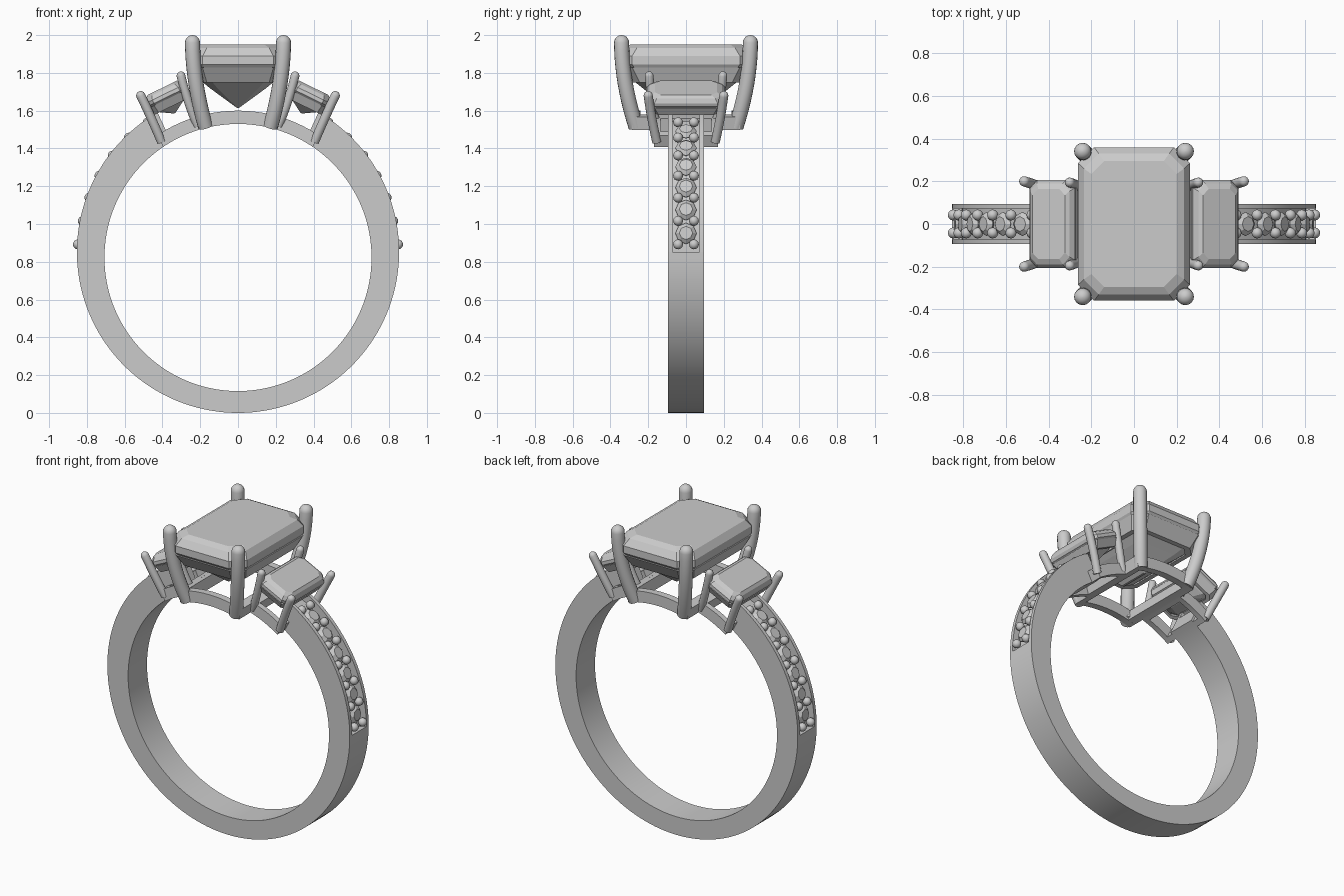
import bpy, bmesh, math
from mathutils import Vector, Matrix

if "Cube" in bpy.data.objects:
    bpy.data.objects.remove(bpy.data.objects["Cube"])


def finish(name, bm, angle=None):
    bmesh.ops.recalc_face_normals(bm, faces=bm.faces[:])
    me = bpy.data.meshes.new(name)
    bm.to_mesh(me)
    bm.free()
    ob = bpy.data.objects.new(name, me)
    bpy.context.collection.objects.link(ob)
    if angle:
        bpy.ops.object.select_all(action='DESELECT')
        bpy.context.view_layer.objects.active = ob
        ob.select_set(True)
        bpy.ops.object.shade_smooth_by_angle(angle=math.radians(angle))
    return ob


def loft(name, rings, closed=False, angle=None, matrix=None):
    """Skin a list of equal-length loops; cap the ends unless closed."""
    bm = bmesh.new()
    vs = [[bm.verts.new(p) for p in r] for r in rings]
    n, m = len(vs), len(vs[0])
    for i in range(n if closed else n - 1):
        a, b = vs[i], vs[(i + 1) % n]
        for j in range(m):
            k = (j + 1) % m
            bm.faces.new((a[j], a[k], b[k], b[j]))
    if not closed:
        bm.faces.new(vs[0])
        bm.faces.new(vs[-1])
    if matrix:
        bm.transform(matrix)
    return finish(name, bm, angle)


def ring_point(deg, f, y):
    """f = 0 on the finger hole, 1 on the outer circle; deg from the top."""
    t = math.radians(deg)
    inner = Vector((.707 * math.sin(t), y, .8225 + .707 * math.cos(t)))
    outer = Vector((.853 * math.sin(t), y, .853 + .853 * math.cos(t)))
    return inner.lerp(outer, f)


def arc(name, a0, a1, profile, steps):
    rings = [[ring_point(a0 + (a1 - a0) * i / steps, f, y) for f, y in profile]
             for i in range(steps + 1)]
    return loft(name, rings, angle=30)


def octagon(hx, hy, z, c):
    q = [(hx, hy - c), (hx - c, hy), (c - hx, hy), (-hx, hy - c),
         (-hx, c - hy), (c - hx, -hy), (hx - c, -hy), (hx, c - hy)]
    return [(x, y, z) for x, y in q]


def prong(name, p0, p1, p2, r):
    """Round wire along a quadratic curve, with a domed tip."""
    p0, p1, p2 = Vector(p0), Vector(p1), Vector(p2)
    path = []
    for i in range(11):
        t = i / 10
        path.append((p0 * (1 - t) ** 2 + p1 * 2 * t * (1 - t) + p2 * t * t, r))
    d = (p2 - p1).normalized()
    for k in range(1, 6):
        a = math.radians(k * 17)
        path.append((p2 + d * r * math.sin(a), r * math.cos(a)))
    rings = []
    for i, (p, rad) in enumerate(path):
        tan = path[min(i + 1, len(path) - 1)][0] - path[max(i - 1, 0)][0]
        u = tan.cross(Vector((0, 1, 0))).normalized()
        v = tan.cross(u).normalized()
        rings.append([p + (u * math.cos(a) + v * math.sin(a)) * rad
                      for a in (math.tau * j / 16 for j in range(16))])
    return loft(name, rings, angle=45)


def frame(name, a0, a1, hy, w, da):
    """Open rectangular base frame curved with the finger hole."""
    for s in (-1, 1):
        y0, y1 = s * hy, s * (hy - w)
        arc(name + "_rail", a0, a1, [(0, y0), (.4, y0), (.4, y1), (0, y1)], 10)
    for b in (a0, a1 - da):
        e = hy - w
        arc(name + "_end", b, b + da, [(0, -e), (.4, -e), (.4, e), (0, e)], 2)


# Shank: plain lower half, grooved shoulders
W = .095
arc("band_lower", 90, 270, [(0, -W), (1, -W), (1, W), (0, W)], 72)
groove = [(0, -W), (1, -W), (1, -.072), (.68, -.072),
          (.68, .072), (1, .072), (1, W), (0, W)]

# Centre base frame and stone
frame("center_base", -17, 17, .285, .045, 4)
loft("center_stone", [octagon(.2, .295, 1.95, .06), octagon(.235, .33, 1.932, .07),
                      octagon(.262, .36, 1.89, .075), octagon(.262, .36, 1.845, .075),
                      octagon(.215, .30, 1.775, .06), octagon(.15, .23, 1.72, .04),
                      octagon(.006, .10, 1.615, .003)])
loft("center_gallery", [octagon(.258, .355, 1.828, .07), octagon(.225, .305, 1.75, .06),
                        octagon(.195, .275, 1.75, .05), octagon(.228, .325, 1.828, .06)],
     closed=True)

for s in (-1, 1):
    # Shoulder with groove, round gems and beads
    arc("band_shoulder", s * 30, s * 90, groove, 24)
    for i in range(7):
        a = 87.3 - 8.75 * i
        for y in (-.042, .042):
            bm = bmesh.new()
            bmesh.ops.create_uvsphere(
                bm, u_segments=12, v_segments=8, radius=.026,
                matrix=Matrix.Translation(ring_point(s * a, .97 if i == 0 else .9, y)))
            finish("bead", bm, 60)
        if i < 6:
            g = a - 4.375
            m = Matrix.Translation(ring_point(s * g, .84, 0)) @ \
                Matrix.Rotation(math.radians(s * g), 4, 'Y')
            loft("round_gem", [[(r * math.cos(math.tau * j / 8), r * math.sin(math.tau * j / 8), z)
                                for j in range(8)]
                               for r, z in ((.035, .018), (.056, 0), (.056, -.004), (.005, -.045))],
                 matrix=m)

    # Side base frame, stone and gallery, tilted outward
    frame("side_base", *sorted((s * 16, s * 34)), .17, .035, 3)
    m = Matrix.Translation((s * .385, 0, 1.69)) @ Matrix.Rotation(math.radians(s * 26), 4, 'Y')
    loft("side_stone", [octagon(.085, .165, .035, .03), octagon(.103, .19, .022, .035),
                        octagon(.116, .207, 0, .04), octagon(.116, .207, -.02, .04),
                        octagon(.07, .14, -.075, .025), octagon(.004, .07, -.115, .002)],
         matrix=m)
    loft("side_gallery", [octagon(.116, .2, -.03, .035), octagon(.105, .175, -.075, .03),
                          octagon(.085, .155, -.075, .025), octagon(.096, .18, -.03, .03)],
         closed=True, matrix=m)

    # Prongs
    for t in (-1, 1):
        prong("center_prong", (s * .172, t * .265, 1.515), (s * .238, t * .34, 1.75),
              (s * .241, t * .341, 1.96), .04)
        prong("side_prong_inner", (s * .215, t * .155, 1.52), (s * .27, t * .185, 1.65),
              (s * .302, t * .195, 1.785), .023)
        prong("side_prong_outer", (s * .405, t * .155, 1.435), (s * .46, t * .185, 1.565),
              (s * .515, t * .2, 1.68), .024)
